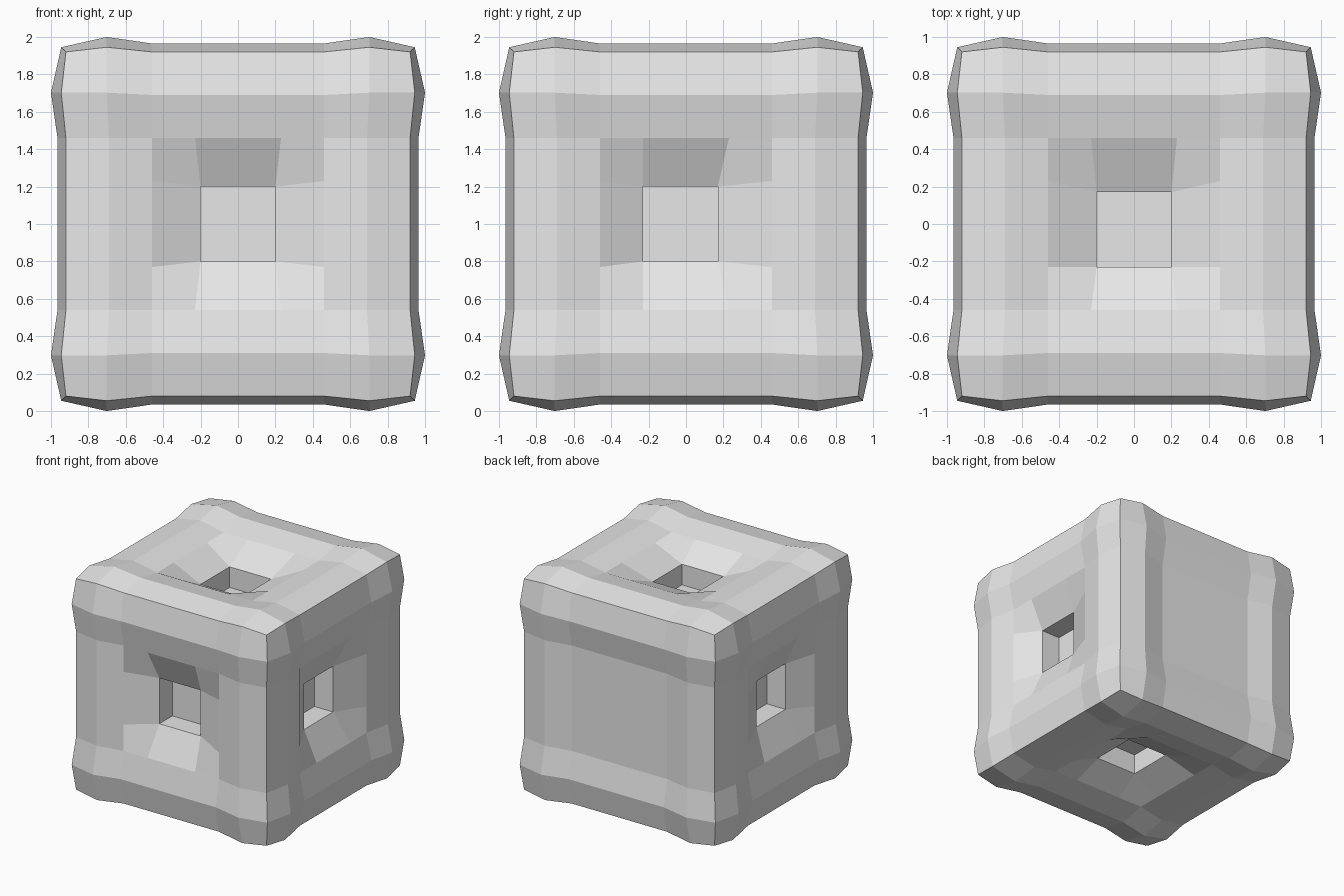
import bpy, bmesh
from mathutils import Vector

if "Cube" in bpy.data.objects:
    bpy.data.objects.remove(bpy.data.objects["Cube"], do_unlink=True)

STEP = 0.23                # spacing of the surface grid
HALF = 4 * STEP            # half width of the plain block
RIM, FLOOR = 0.80, 0.62    # distance of socket rim and floor from the middle
SOCKET_MID = Vector((0, -0.03, 0))
RAISE = {(1, 1): 0.045, (1, 2): 0.08, (2, 1): 0.025}

# Plain grey surface
grey = bpy.data.materials.new("light_grey")
grey.use_nodes = True
grey.diffuse_color = (0.8, 0.8, 0.8, 1)
grey.node_tree.nodes["Principled BSDF"].inputs["Base Color"].default_value = (0.8, 0.8, 0.8, 1)

# Gridded block
bm = bmesh.new()
bmesh.ops.create_cube(bm, size=2 * HALF)
bmesh.ops.subdivide_edges(bm, edges=bm.edges[:], cuts=7, use_grid_fill=True)
bm.normal_update()


def set_socket_ring(verts, axis, sign, depth):
    """Place the inner grid points as a square at a given depth."""
    for v in verts:
        for k in range(3):
            if k == axis:
                v.co[k] = sign * depth
            else:
                v.co[k] = 0.2 * round(v.co[k] / STEP) + SOCKET_MID[k]


# Raised ridge running round each side, one grid step in from the edges
for v in bm.verts:
    cell = [round(c / STEP) for c in v.co]
    edge = [k for k in range(3) if abs(cell[k]) == 4]
    ridge = [k for k in range(3) if abs(cell[k]) == 3]
    lift = RAISE.get((len(edge), len(ridge)), 0)
    for k in edge:
        v.co[k] += lift if cell[k] > 0 else -lift
    if len(edge) + len(ridge) == 3:
        for k in ridge:
            v.co[k] += 0.012 if cell[k] > 0 else -0.012

# Sunken square sockets on every side but the back
for axis, sign in ((0, 1), (0, -1), (1, -1), (2, 1), (2, -1)):
    others = [k for k in range(3) if k != axis]
    inner = []
    for f in bm.faces:
        c = f.calc_center_median()
        if c[axis] * sign > 0.9 and all(abs(c[k]) < STEP for k in others):
            inner.append(f)
    rim = {v for f in inner for v in f.verts}
    result = bmesh.ops.extrude_face_region(bm, geom=inner)
    floor = [g for g in result["geom"] if isinstance(g, bmesh.types.BMVert)]
    bmesh.ops.delete(bm, geom=[f for f in inner if f.is_valid], context="FACES")
    set_socket_ring([v for v in rim if v.is_valid], axis, sign, RIM)
    set_socket_ring(floor, axis, sign, FLOOR)

loose = [v for v in bm.verts if not v.link_faces]
bmesh.ops.delete(bm, geom=loose, context="VERTS")
bmesh.ops.recalc_face_normals(bm, faces=bm.faces[:])
bmesh.ops.translate(bm, verts=bm.verts[:], vec=(0, 0, 1))

mesh = bpy.data.meshes.new("socketed_block")
bm.to_mesh(mesh)
bm.free()
mesh.materials.append(grey)
block = bpy.data.objects.new("socketed_block", mesh)
bpy.context.collection.objects.link(block)
